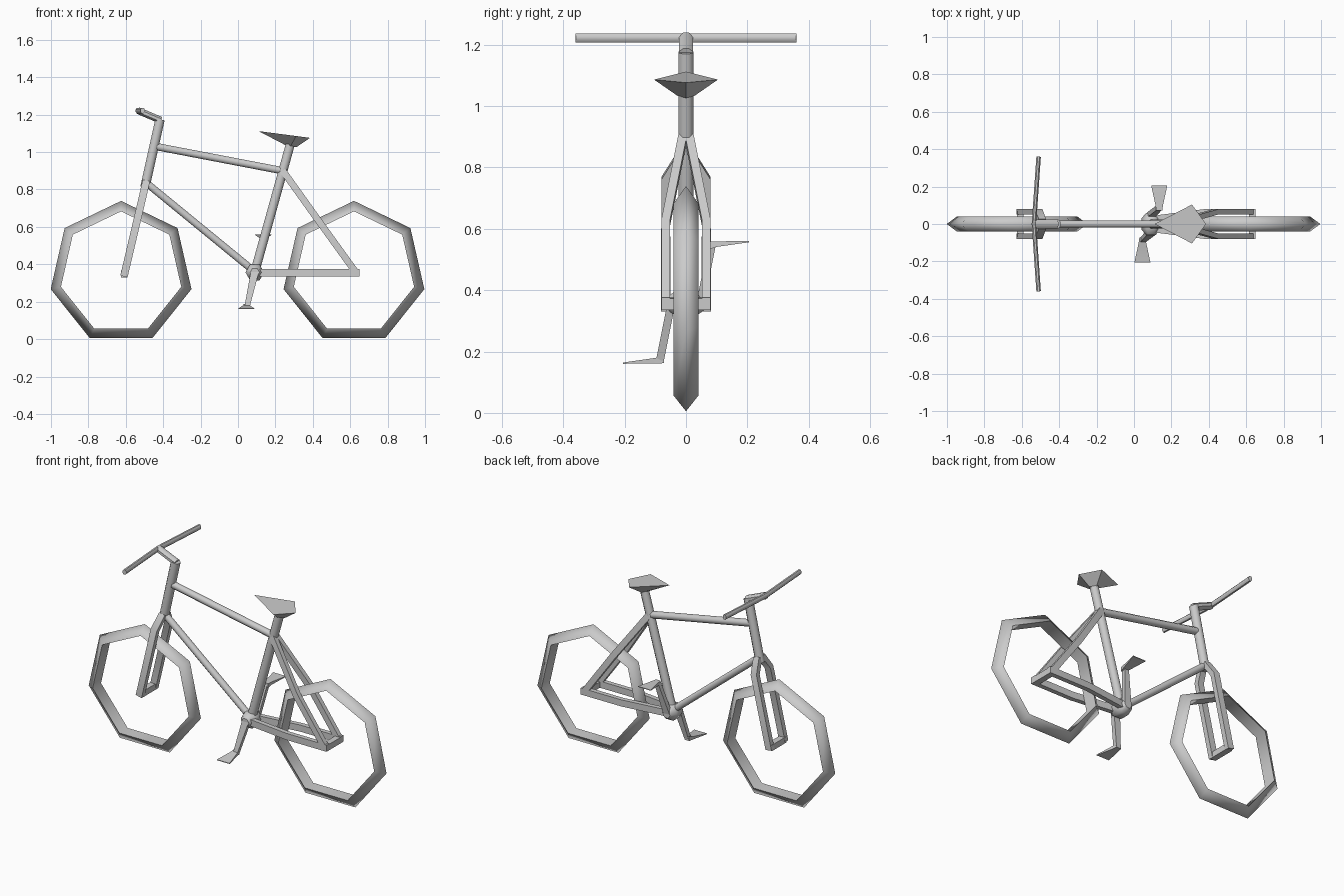
import bpy, bmesh
from math import sin, cos, pi, sqrt, radians
from mathutils import Vector

cube = bpy.data.objects.get("Cube")
if cube:
    bpy.data.objects.remove(cube)

grey = bpy.data.materials.new("plain grey")
grey.use_nodes = True
grey.diffuse_color = (0.6, 0.6, 0.6, 1)
grey.node_tree.nodes["Principled BSDF"].inputs["Base Color"].default_value = (0.6, 0.6, 0.6, 1)


def loft(name, rings, closed=False, angle=50):
    """Skin a list of equal-sized point rings into one mesh."""
    bm = bmesh.new()
    rows = [[bm.verts.new(p) for p in ring] for ring in rings]
    n = len(rows[0])
    pairs = list(zip(rows, rows[1:]))
    if closed:
        pairs.append((rows[-1], rows[0]))
    else:
        bm.faces.new(rows[0])
        bm.faces.new(rows[-1])
    for a, b in pairs:
        for i in range(n):
            j = (i + 1) % n
            bm.faces.new((a[i], a[j], b[j], b[i]))
    bmesh.ops.recalc_face_normals(bm, faces=bm.faces)
    mesh = bpy.data.meshes.new(name)
    bm.to_mesh(mesh)
    bm.free()
    mesh.materials.append(grey)
    obj = bpy.data.objects.new(name, mesh)
    bpy.context.collection.objects.link(obj)
    bpy.ops.object.select_all(action='DESELECT')
    obj.select_set(True)
    bpy.context.view_layer.objects.active = obj
    bpy.ops.object.shade_smooth_by_angle(angle=radians(angle))
    return obj


def tube(name, path, a, b=None, sides=8, ref=(0, 1, 0)):
    """Sweep a round (8 sides) or square (4 sides) section along a path."""
    pts = [Vector(p) for p in path]
    b = b or a
    grow = sqrt(2) if sides == 4 else 1
    rings = []
    for i, p in enumerate(pts):
        t = Vector()
        if i > 0:
            t += (p - pts[i - 1]).normalized()
        if i < len(pts) - 1:
            t += (pts[i + 1] - p).normalized()
        t.normalize()
        u = t.cross(Vector(ref)).normalized()
        v = u.cross(t)
        angles = [(k + 0.5) * 2 * pi / sides for k in range(sides)]
        rings.append([p + grow * (u * a * cos(w) + v * b * sin(w)) for w in angles])
    return loft(name, rings)


# Wheels: seven-sided rims with a triangular section
for name, cx in (("front_wheel", -0.625), ("rear_wheel", 0.62)):
    rings = []
    for k in range(7):
        w = pi / 2 + k * 2 * pi / 7
        rings.append([(cx + r * cos(w), y, 0.353 + r * sin(w))
                      for r, y in ((0.386, 0), (0.33, 0.04), (0.33, -0.04))])
    loft(name, rings, closed=True, angle=115)

# Main frame tubes
bracket, seat_joint = (0.09, 0, 0.36), (0.24, 0, 0.9)
tube("seat_tube", [bracket, (0.282, 0, 1.05)], 0.026)
tube("top_tube", [(-0.44, 0, 1.03), seat_joint], 0.021)
tube("down_tube", [(-0.49, 0, 0.835), bracket], 0.021)
tube("steering_column", [(-0.498, 0, 0.81), (-0.417, 0, 1.175)], 0.027)
tube("stem", [(-0.412, 0, 1.17), (-0.535, 0, 1.222)], 0.02, 0.025)
tube("handlebar", [(-0.51, -0.36, 1.222), (-0.535, 0, 1.222), (-0.51, 0.36, 1.222)],
     0.013, 0.016, ref=(0, 0, 1))

# Fork legs and rear stays, one per side
for s, side in ((1, "left"), (-1, "right")):
    tube(side + "_fork_leg", [(-0.492, s * 0.015, 0.84), (-0.51, s * 0.066, 0.76),
                              (-0.61, s * 0.066, 0.335)], 0.02, 0.015, sides=4)
    tube(side + "_seat_stay", [(0.24, s * 0.01, 0.9), (0.44, s * 0.066, 0.62),
                               (0.635, s * 0.066, 0.35)], 0.018, 0.014, sides=4)
    tube(side + "_chain_stay", [(0.1, s * 0.03, 0.356), (0.38, s * 0.066, 0.356),
                                (0.65, s * 0.066, 0.356)], 0.02, 0.014, sides=4)

# Axle bars joining the ends of the legs and stays
for name, x, z in (("front_axle", -0.608, 0.348), ("rear_axle", 0.632, 0.354)):
    tube(name, [(x, -0.07, z), (x, 0.07, z)], 0.018, sides=4, ref=(0, 0, 1))

# Bottom bracket, tapered toward both ends
hub = [[(0.09 + r * cos(k * pi / 3), y, 0.357 + r * sin(k * pi / 3)) for k in range(6)]
       for y, r in ((-0.06, 0.025), (-0.03, 0.05), (0.03, 0.05), (0.06, 0.025))]
loft("bottom_bracket", hub)

# Cranks and pedals, opposite each other about the bracket
for s, side in ((1, "left"), (-1, "right")):
    def at(x, y, z):
        return (0.09 + s * x, s * y, 0.36 + s * z)

    arm = [[at(x - h, y - 0.013, z), at(x + h, y - 0.013, z),
            at(x + h, y + 0.013, z), at(x - h, y + 0.013, z)]
           for x, y, z, h in ((0, 0.047, 0, 0.022), (0.042, 0.085, 0.19, 0.014))]
    loft(side + "_crank", arm)
    pedal = [[at(0.045 - h, y, z - t), at(0.045 + h, y, z - t),
              at(0.045 + h, y, z + t), at(0.045 - h, y, z + t)]
             for y, z, h, t in ((0.072, 0.185, 0.016, 0.013), (0.1, 0.19, 0.02, 0.009),
                                (0.206, 0.198, 0.043, 0.002))]
    loft(side + "_pedal", pedal)

# Saddle: a kite-shaped top tapering down to the post
loft("saddle", [
    [(0.11, 0, 1.112), (0.31, 0.104, 1.086), (0.385, 0, 1.076), (0.31, -0.104, 1.086)],
    [(0.252, 0, 1.038), (0.282, 0.026, 1.032), (0.312, 0, 1.026), (0.282, -0.026, 1.032)],
], angle=20)
